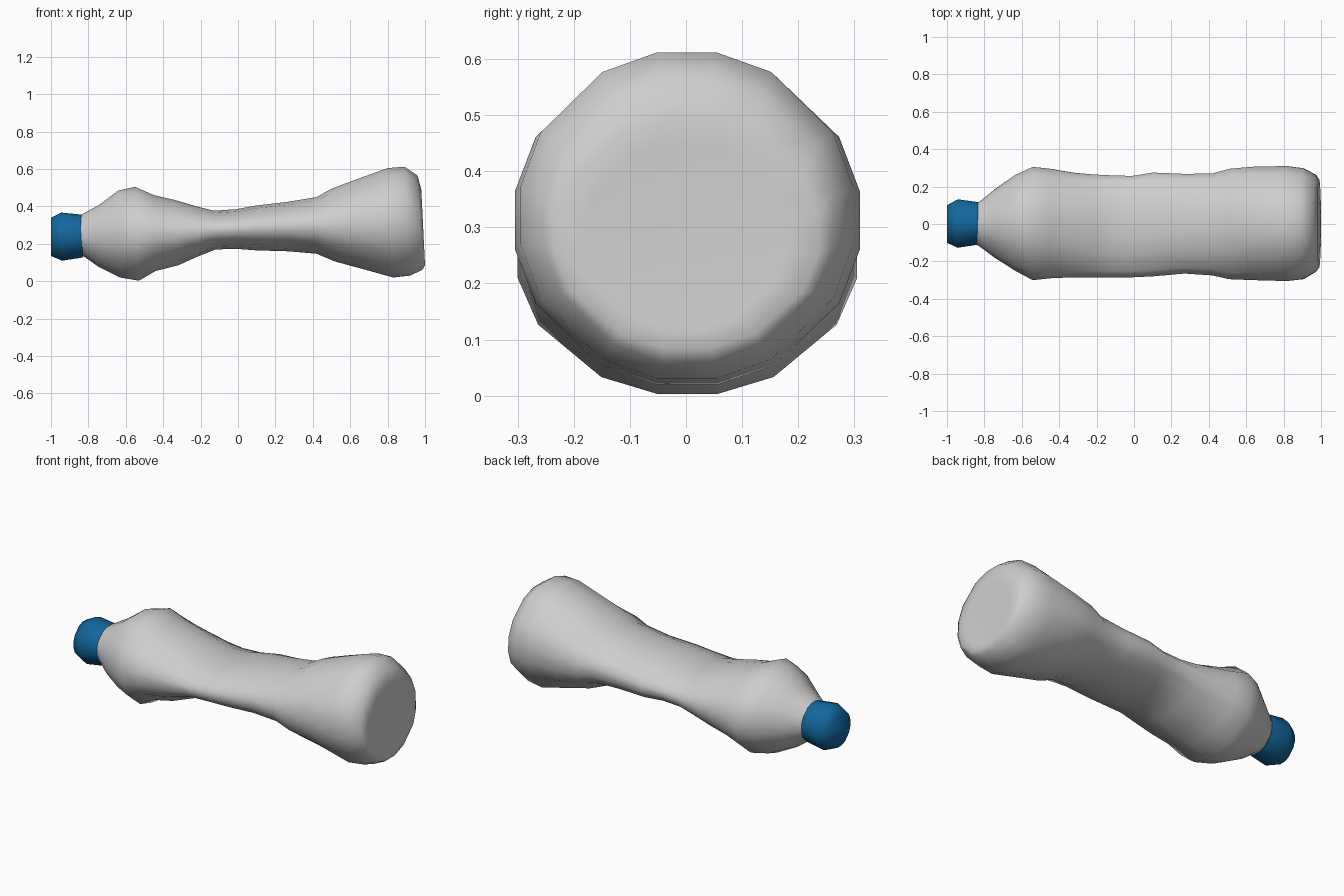
import bpy, bmesh, math

def material(name, rgb):
    m = bpy.data.materials.new(name)
    m.diffuse_color = (*rgb, 1)
    return m

GREY = material("pale grey plastic", (0.62, 0.62, 0.62))
BLUE = material("blue plastic", (0.006, 0.133, 0.33))

# sixteen points round each ring, paired about the four axes
ANGLES = [math.radians(q + a) for q in (0, 90, 180, 270) for a in (10, 30, 60, 80)]
GROW = 1 / math.cos(math.radians(10))

def loft(name, rings, mat):
    """Skin rings given as (x at bottom, x at top, z low, z high, y low, y high)."""
    bm = bmesh.new()
    loops = []
    for xb, xt, z0, z1, y0, y1 in rings:
        cy, cz, ry, rz = (y0 + y1) / 2, (z0 + z1) / 2, (y1 - y0) / 2, (z1 - z0) / 2
        loop = []
        for a in ANGLES:
            s = math.sin(a) * GROW
            x = (xb + xt) / 2 + (xt - xb) / 2 * s
            loop.append(bm.verts.new((x, cy + ry * GROW * math.cos(a), cz + rz * s)))
        loops.append(loop)
    n = len(ANGLES)
    for a, b in zip(loops, loops[1:]):
        for i in range(n):
            j = (i + 1) % n
            bm.faces.new((a[i], a[j], b[j], b[i]))
    bm.faces.new(loops[0])
    bm.faces.new(loops[-1])
    bmesh.ops.recalc_face_normals(bm, faces=bm.faces)
    me = bpy.data.meshes.new(name)
    bm.to_mesh(me)
    bm.free()
    me.materials.append(mat)
    ob = bpy.data.objects.new(name, me)
    bpy.context.collection.objects.link(ob)
    bpy.ops.object.select_all(action='DESELECT')
    ob.select_set(True)
    bpy.context.view_layer.objects.active = ob
    bpy.ops.object.shade_smooth_by_angle(angle=math.radians(65))
    return ob

# squashed bottle: narrow neck, round shoulder, flattened waist, tilted base
loft("bottle_body", [
    (-0.86, -0.86, 0.14, 0.34, -0.10, 0.10),
    (-0.82, -0.83, 0.13, 0.36, -0.12, 0.12),
    (-0.75, -0.74, 0.08, 0.41, -0.18, 0.185),
    (-0.63, -0.64, 0.02, 0.485, -0.25, 0.262),
    (-0.53, -0.55, 0.003, 0.505, -0.30, 0.305),
    (-0.44, -0.45, 0.055, 0.46, -0.29, 0.295),
    (-0.32, -0.34, 0.085, 0.435, -0.285, 0.275),
    (-0.22, -0.22, 0.13, 0.40, -0.285, 0.265),
    (-0.12, -0.13, 0.17, 0.377, -0.285, 0.26),
    (-0.01, -0.01, 0.173, 0.385, -0.285, 0.257),
    (0.10, 0.10, 0.165, 0.405, -0.28, 0.275),
    (0.27, 0.27, 0.16, 0.425, -0.265, 0.268),
    (0.42, 0.42, 0.147, 0.45, -0.275, 0.27),
    (0.52, 0.50, 0.105, 0.495, -0.295, 0.295),
    (0.65, 0.62, 0.07, 0.54, -0.30, 0.306),
    (0.83, 0.80, 0.02, 0.605, -0.305, 0.31),
    (0.92, 0.89, 0.03, 0.612, -0.295, 0.298),
    (0.985, 0.96, 0.06, 0.565, -0.255, 0.262),
    (1.00, 0.98, 0.085, 0.49, -0.23, 0.235),
    (0.995, 0.98, 0.12, 0.45, -0.18, 0.18),
], GREY)

# screw cap over the neck, with a chamfered end
loft("bottle_cap", [
    (-1.00, -1.00, 0.135, 0.34, -0.10, 0.10),
    (-0.94, -0.945, 0.11, 0.367, -0.127, 0.132),
    (-0.83, -0.835, 0.127, 0.356, -0.11, 0.117),
], BLUE)
